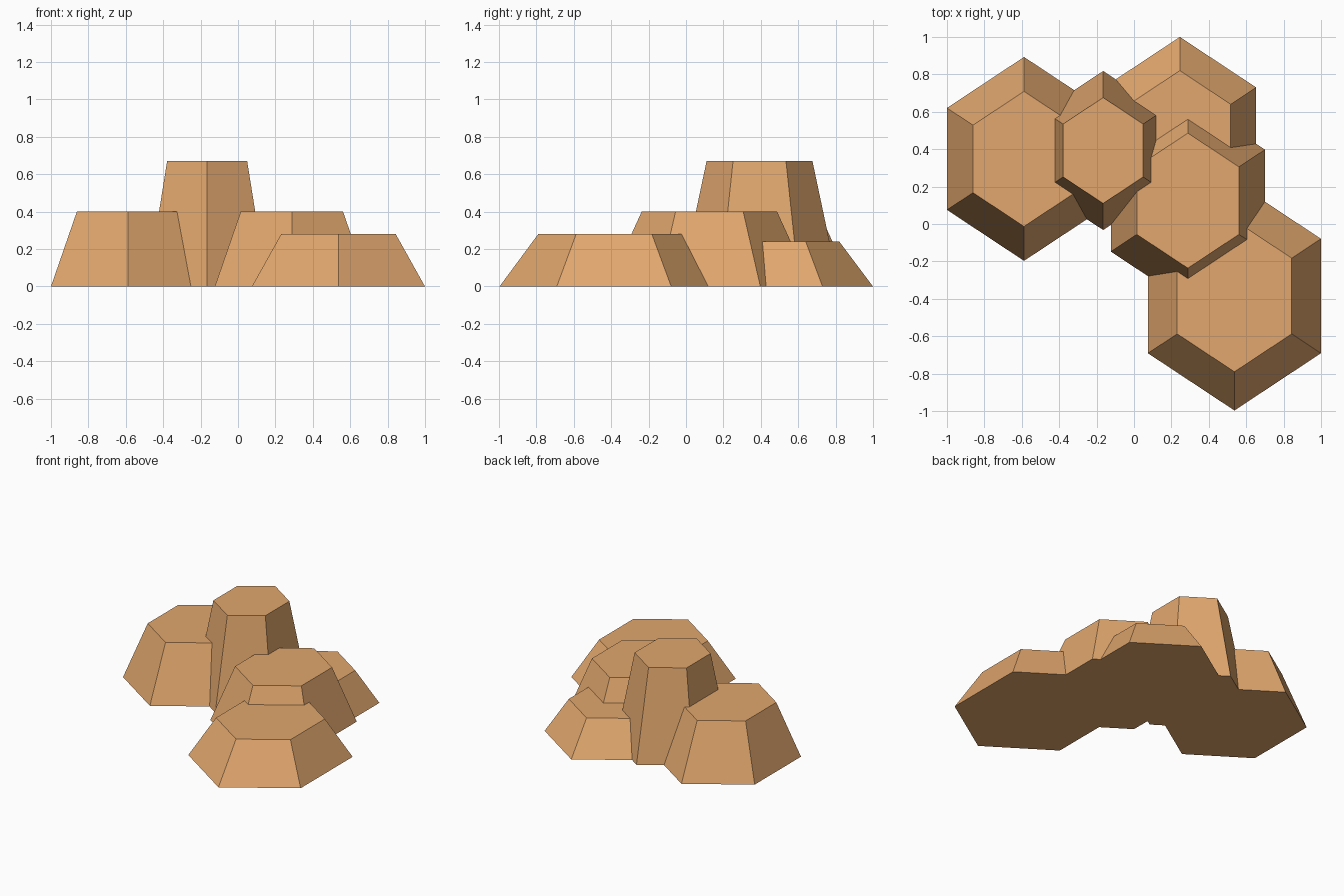
import bpy
import bmesh
from math import sin, cos, radians
from mathutils import Vector

cube = bpy.data.objects.get("Cube")
if cube:
    bpy.data.objects.remove(cube, do_unlink=True)

# One flat sandstone colour
sandstone = bpy.data.materials.new("sandstone")
sandstone.use_nodes = True
colour = (0.76, 0.39, 0.156, 1)
sandstone.diffuse_color = colour
shader = sandstone.node_tree.nodes["Principled BSDF"]
shader.inputs["Base Color"].default_value = colour
shader.inputs["Roughness"].default_value = 1

SQUASH = 0.873  # hexagons are slightly narrowed across x


def hexagon(bm, centre, radius, z):
    """Ring of six vertices with points facing front and back."""
    ring = []
    for i in range(6):
        a = radians(30 + 60 * i)
        ring.append(bm.verts.new(Vector((centre[0] + SQUASH * radius * cos(a),
                                         centre[1] + radius * sin(a), z))))
    return ring


def rock(name, centre, base_radius, top_radius, height):
    """Tapered six-sided rock with a flat top and base."""
    bm = bmesh.new()
    base = hexagon(bm, centre, base_radius, 0)
    top = hexagon(bm, centre, top_radius, height)
    bm.faces.new(base[::-1])
    bm.faces.new(top)
    for i in range(6):
        j = (i + 1) % 6
        bm.faces.new((base[i], base[j], top[j], top[i]))
    mesh = bpy.data.meshes.new(name)
    bm.to_mesh(mesh)
    bm.free()
    mesh.materials.append(sandstone)
    bpy.context.collection.objects.link(bpy.data.objects.new(name, mesh))


# Cluster of overlapping rocks
rock("right_rock", (-0.588, 0.348), 0.545, 0.361, 0.402)
rock("tall_rock", (-0.165, 0.393), 0.425, 0.283, 0.67)
rock("back_rock", (0.245, 0.46), 0.54, 0.36, 0.24)
rock("middle_rock", (0.288, 0.125), 0.545, 0.361, 0.402)
rock("front_rock", (0.537, -0.385), 0.612, 0.405, 0.28)
